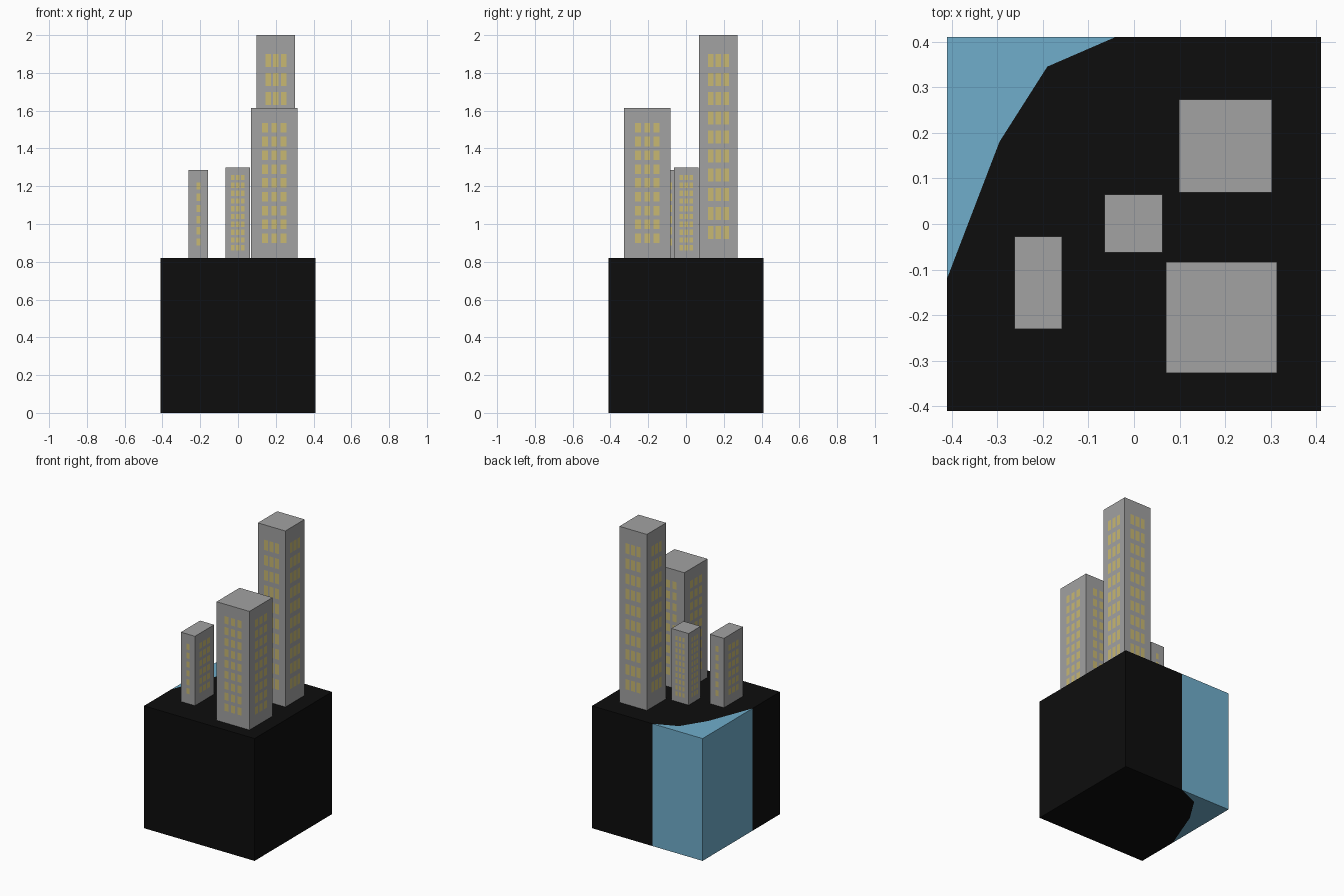
import bpy, bmesh

if "Cube" in bpy.data.objects:
    bpy.data.objects.remove(bpy.data.objects["Cube"])

GROUND = 0.82   # top of the block
H = 0.41        # half width of the block


def material(name, rgb):
    m = bpy.data.materials.new(name)
    m.diffuse_color = (*rgb, 1)
    m.use_nodes = True
    m.node_tree.nodes["Principled BSDF"].inputs["Base Color"].default_value = m.diffuse_color
    return m


def ring_solid(name, points, levels, mats, is_window=None):
    """Stack a closed outline at several heights, wall it and cap both ends."""
    bm = bmesh.new()
    rings = [[bm.verts.new((x, y, z)) for x, y in points] for z in levels]
    n = len(points)
    for k in range(len(levels) - 1):
        for i in range(n):
            j = (i + 1) % n
            f = bm.faces.new((rings[k][i], rings[k][j], rings[k + 1][j], rings[k + 1][i]))
            if is_window and is_window(i, k):
                f.material_index = 1
    bm.faces.new(rings[0][::-1])
    bm.faces.new(rings[-1])
    mesh = bpy.data.meshes.new(name)
    bm.to_mesh(mesh)
    bm.free()
    for m in mats:
        mesh.materials.append(m)
    obj = bpy.data.objects.new(name, mesh)
    bpy.context.collection.objects.link(obj)
    return obj


def breaks(middle, count, pitch, width):
    """Start and end coordinates of evenly spaced window strips."""
    out = []
    for i in range(count):
        c = middle + (i - (count - 1) / 2) * pitch
        out += [c - width / 2, c + width / 2]
    return out


def tower(name, centre, size, top, cols, rows, z_range, fill):
    """Box tower; cols = (count, pitch, width) for the x and y facing walls."""
    cx, cy = centre
    hx, hy = size[0] / 2, size[1] / 2
    bx, by = breaks(0, *cols[0]), breaks(0, *cols[1])
    # counter-clockwise outline with a flag marking each window strip
    outline, flags = [], []
    for side in range(4):
        strip, half = (bx, hx) if side % 2 == 0 else (by, hy)
        for k, t in enumerate([-half] + strip):
            p = [(t, -hy), (hx, t), (-t, hy), (-hx, -t)][side]
            outline.append((cx + p[0], cy + p[1]))
            flags.append(k % 2 == 1)
    z0, z1 = z_range
    pitch = (z1 - z0) / (rows - 1 + fill)
    zs = [GROUND] + breaks((z0 + z1) / 2, rows, pitch, pitch * fill) + [top]
    ring_solid(name, outline, zs, [concrete, glass],
               lambda i, k: flags[i] and k % 2 == 1)


land_mat = material("asphalt", (0.004, 0.004, 0.004))
water_mat = material("water", (0.16, 0.42, 0.60))
concrete = material("concrete", (0.36, 0.36, 0.36))
glass = material("lit_window", (0.58, 0.48, 0.17))

# Ground block split along the shoreline
shore = [(-0.04, H), (-0.19, 0.345), (-0.295, 0.18), (-H, -0.12)]
ring_solid("land_block", [(-H, -H), (H, -H), (H, H)] + shore, [0, GROUND], [land_mat])
ring_solid("water_block", [(-H, H)] + shore[::-1], [0, GROUND], [water_mat])

# Four towers with flush window grids on every wall
tall = (3, 0.041, 0.029)
wide = (3, 0.049, 0.031)
small = (3, 0.026, 0.018)
tower("tall_tower", (0.201, 0.171), (0.204, 0.204), 2.0, (tall, tall), 10, (0.92, 1.90), 0.68)
tower("wide_tower", (0.192, -0.205), (0.244, 0.244), 1.615, (wide, wide), 9, (0.90, 1.535), 0.69)
tower("small_tower", (-0.001, 0.001), (0.128, 0.128), 1.30, (small, small), 10, (0.86, 1.26), 0.68)
tower("slab_tower", (-0.21, -0.129), (0.104, 0.203), 1.285,
      ((1, 0.04, 0.021), (3, 0.041, 0.029)), 6, (0.885, 1.22), 0.65)
